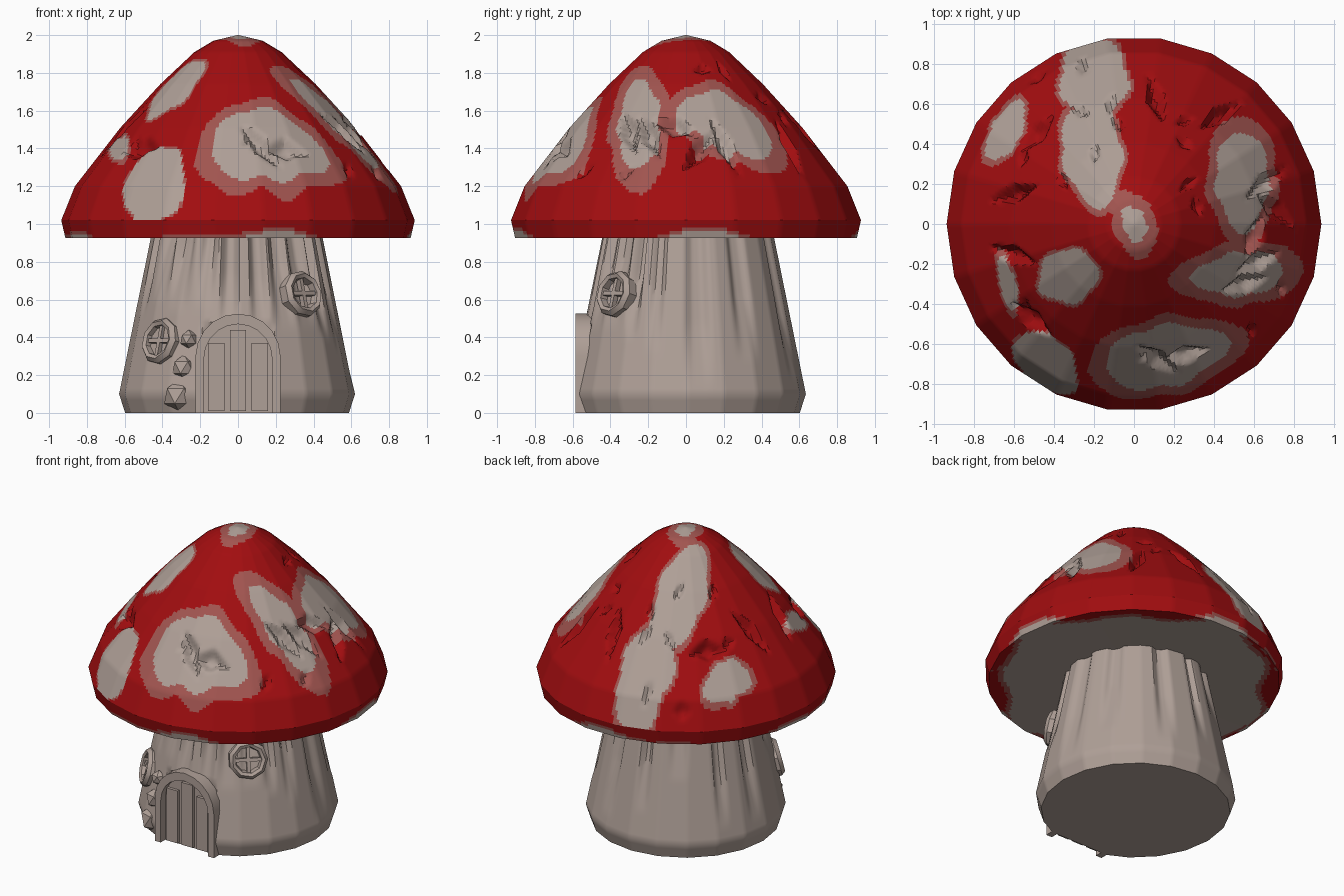
import bpy, bmesh, math, random
from mathutils import Vector, Matrix

if "Cube" in bpy.data.objects:
    bpy.data.objects.remove(bpy.data.objects["Cube"])

random.seed(4)
TAU = 2 * math.pi

def mat(name, rgb):
    m = bpy.data.materials.new(name)
    m.diffuse_color = (*rgb, 1)
    m.use_nodes = True
    m.node_tree.nodes["Principled BSDF"].inputs["Base Color"].default_value = m.diffuse_color
    return m

RED = mat("cap red", (0.36, 0.004, 0.005))
PALE = mat("pale stone", (0.43, 0.35, 0.31))
PINK = mat("spot edge pink", (0.36, 0.09, 0.08))

def finish(name, bm, mats, angle=35):
    bmesh.ops.recalc_face_normals(bm, faces=bm.faces)
    me = bpy.data.meshes.new(name)
    bm.to_mesh(me)
    bm.free()
    for m in mats:
        me.materials.append(m)
    me.shade_smooth()
    me.set_sharp_from_angle(angle=math.radians(angle))
    ob = bpy.data.objects.new(name, me)
    bpy.context.collection.objects.link(ob)
    return ob

def resample(profile, step):
    out = []
    for (r0, z0), (r1, z1) in zip(profile, profile[1:]):
        n = max(1, round(math.hypot(r1 - r0, z1 - z0) / step))
        out += [(r0 + (r1 - r0) * i / n, z0 + (z1 - z0) * i / n) for i in range(n)]
    return out + [profile[-1]]

def lathe(profile, seg, sides, shift):
    """Finely divided lathe with a polygonal outline; shift moves each point."""
    bm = bmesh.new()
    rings = []
    w = TAU / sides
    for r, z in profile:
        ring = []
        for i in range(seg):
            a = TAU * i / seg
            k = math.cos(w / 2) / math.cos(a % w - w / 2) * 1.004
            ring.append(bm.verts.new(shift(r * k * math.cos(a), r * k * math.sin(a), z, a)))
        rings.append(ring)
    for p, q in zip(rings, rings[1:]):
        for i in range(seg):
            j = (i + 1) % seg
            bm.faces.new((p[i], p[j], q[j], q[i]))
    bm.faces.new(rings[0])
    bm.faces.new(rings[-1])
    return bm

def local(x, y, cx, cy, turn):
    c, s = math.cos(turn), math.sin(turn)
    return (x - cx) * c + (y - cy) * s, (y - cy) * c - (x - cx) * s

# Cap spots seen from the top: centre, half length, half width, turn, pink edge
SPOTS = [
    (-.2, .72, .24, .19, 1.6, .02), (-.21, .36, .31, .17, 1.7, .02),   # long back spot
    (0, 0, .18, .11, 1.9, .05), (-.33, -.26, .17, .15, .3, .015),      # tip, upper front left
    (-.44, -.69, .2, .13, -.75, .005), (.15, -.66, .41, .2, .2, .045), # front
    (.53, -.25, .34, .16, .1, .05), (.54, .22, .34, .18, 1.6, .045),   # right
    (-.64, .46, .2, .09, 1.1, .015), (-.63, -.3, .18, .05, 1.8, .01),  # left
]

def spot_colour(x, y):
    best = 0
    for cx, cy, l, w, turn, edge in SPOTS:
        u, v = local(x, y, cx, cy, turn)
        ragged = 1 + .06 * math.sin(5 * math.atan2(v, u) + 9 * cx)
        depth = (ragged - (abs(u / l) ** 1.8 + abs(v / w) ** 1.8) ** .55) * w
        if depth > edge:
            return 1
        if depth > 0:
            best = 2
    return best

# Cap gouges: a ring of long ones on the sides, then small random chips
GOUGES = []
for side, spread, count in ((-.1, .4, 5), (math.pi, .75, 4), (1.15, .25, 2), (-1.3, .1, 2)):
    for i in range(count):
        a = side + spread * (2 * i / (count - 1) - 1)
        r = random.uniform(.6, .72)
        GOUGES.append((r * math.cos(a), r * math.sin(a), .14, .05, random.uniform(0, 3), .05))
for i in range(16):
    a, r = random.uniform(0, TAU), random.uniform(.3, .88)
    GOUGES.append((r * math.cos(a), r * math.sin(a), .06, .03, random.uniform(0, 3), .025))

def cap_shift(x, y, z, a):
    d = 0
    if z > 1.0:
        for gx, gy, l, w, turn, depth in GOUGES:
            u, v = local(x, y, gx, gy, turn)
            d = max(d, depth * min(1, 1.6 * max(0, 1 - abs(u) / l - abs(v) / w)))
    return Vector((x, y, z)) - Vector((math.cos(a), math.sin(a), 1)).normalized() * d

# Cap
cap_profile = [(.2, .93), (.91, .925), (.932, 1.02), (.86, 1.2), (.62, 1.51), (.41, 1.74),
               (.23, 1.91), (.13, 1.97), (.005, 2.0)]
bm = lathe(resample(cap_profile, .018), 264, 22, cap_shift)
for f in bm.faces:
    c = f.calc_center_median()
    a, r = math.atan2(c.y, c.x), math.hypot(c.x, c.y)
    wave = math.sin(4 * a + 1.2) + .6 * math.sin(9 * a + .5)
    if c.z < .935 and r < .9:            # pale underside with a ragged red border
        e = .84 + .05 * wave
        f.material_index = 1 if r < e else (2 if r < e + .035 else 0)
    elif c.z < 1.02:                     # pale patches creeping over the rim
        e = .925 + .035 * (wave - .3)
        f.material_index = 1 if c.z < e else (2 if c.z < e + .02 else 0)
    else:
        f.material_index = spot_colour(c.x, c.y)
finish("mushroom_cap", bm, [RED, PALE, PINK], 30)

# Stem with tapering grooves, closer together and deeper at the front
GROOVES = []
deg = -160
while deg < 190:
    front = deg < -20
    GROOVES.append((deg, random.uniform(4.5, 8), random.uniform(.35, .6) if front else random.uniform(.05, .6),
                    random.uniform(.035, .055) if front else .03))
    deg += random.uniform(14, 18) if front else random.uniform(20, 36)

def stem_shift(x, y, z, a):
    d = 0
    for ang, w, low, depth in GROOVES:
        off = abs((math.degrees(a) - ang + 180) % 360 - 180)
        d = max(d, depth * min(1, max(0, (z - low) / .35)) * min(1, 1.7 * max(0, 1 - off / w)))
    p = Vector((x - d * math.cos(a) - .005, y - d * math.sin(a) + .01, z))
    p.y = max(p.y, -.57)
    if abs(p.x) < .19 and z < .46 and p.y < 0:   # doorway recess
        p.y = max(p.y, -.5)
    return p

stem_profile = [(.59, 0), (.622, .1), (.545, .48), (.452, .94)]
finish("stem", lathe(resample(stem_profile, .03), 240, 20, stem_shift), [PALE])

# Door and arched frame
def arch(half, spring, n=10):
    curve = [(half * math.cos(math.pi * i / n), spring + half * math.sin(math.pi * i / n)) for i in range(n + 1)]
    return [(half, 0)] + curve + [(-half, 0)]

def slab(name, outer, inner, y0, y1):
    """Extrude an arch, or the band between two arches, along y."""
    bm = bmesh.new()
    if inner:
        for i in range(len(outer) - 1):
            bm.faces.new([bm.verts.new((x, y0, z)) for x, z in (outer[i], outer[i + 1], inner[i + 1], inner[i])])
        bmesh.ops.remove_doubles(bm, verts=bm.verts, dist=1e-5)
    else:
        bm.faces.new([bm.verts.new((x, y0, z)) for x, z in outer])
    ext = bmesh.ops.extrude_face_region(bm, geom=bm.faces[:])
    for v in ext["geom"]:
        if isinstance(v, bmesh.types.BMVert):
            v.co.y = y1
    if not inner:
        bmesh.ops.holes_fill(bm, edges=bm.edges)
    return finish(name, bm, [PALE])

slab("door_frame", arch(.225, .3), arch(.18, .29), -.585, -.4)
slab("door", arch(.18, .29), None, -.535, -.4)

def box(bm, size, M):
    bmesh.ops.create_cube(bm, size=1, matrix=M @ Matrix.Diagonal((*size, 1)))

bm = bmesh.new()
for x in (-.115, 0, .115):
    h = .43 - .6 * abs(x)
    box(bm, (.085, .03, h), Matrix.Translation((x, -.54, h / 2 + .01)))
finish("door_planks", bm, [PALE])

# Stones stacked left of the door
bm = bmesh.new()
for i in range(3):
    M = Matrix.Translation((-.31 + .025 * i, -.47 - .01 * i, .09 + .15 * i))
    bmesh.ops.create_icosphere(bm, subdivisions=1, radius=.09 - .02 * i, matrix=M)
finish("door_stones", bm, [PALE])

# Round windows with crossbars
def window(name, x, y, z):
    out = Vector((x, y, .14)).normalized()
    M = Matrix.Translation((x, y, z)) @ out.to_track_quat('Z', 'Y').to_matrix().to_4x4()
    bm = bmesh.new()
    n, section = 9, ((.075, -.03), (.085, .025), (.105, .035), (.125, .01), (.125, -.04))
    rings = [[bm.verts.new(M @ Vector((r * math.cos(TAU * i / n), r * math.sin(TAU * i / n), h)))
              for r, h in section] for i in range(n)]
    for i in range(n):
        p, q = rings[i], rings[(i + 1) % n]
        for j in range(len(section)):
            k = (j + 1) % len(section)
            bm.faces.new((p[j], p[k], q[k], q[j]))
    box(bm, (.17, .022, .03), M)
    box(bm, (.022, .17, .03), M)
    finish(name, bm, [PALE])

window("window_right", .34, -.375, .63)
window("window_left", -.41, -.385, .38)
